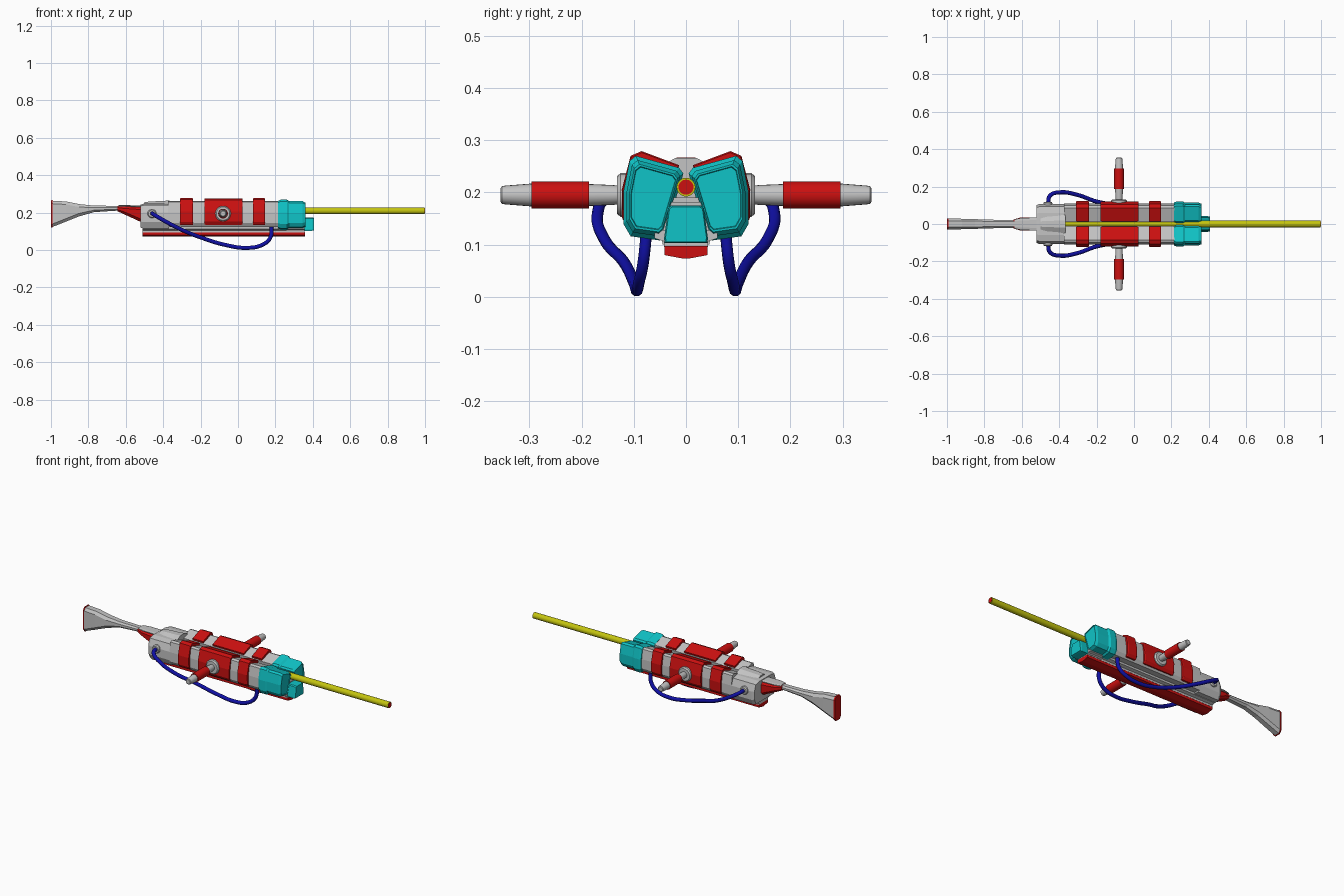
import bpy, bmesh, math
from mathutils import Vector

if "Cube" in bpy.data.objects:
    bpy.data.objects.remove(bpy.data.objects["Cube"], do_unlink=True)


def material(name, colour):
    m = bpy.data.materials.new(name)
    m.use_nodes = True
    m.diffuse_color = (*colour, 1)
    m.node_tree.nodes["Principled BSDF"].inputs["Base Color"].default_value = (*colour, 1)
    return m


RED = material("red", (0.6, 0.005, 0.005))
GREY = material("light grey", (0.55, 0.55, 0.55))
CYAN = material("cyan", (0.005, 0.55, 0.57))
YELLOW = material("yellow", (0.55, 0.55, 0.005))
BLUE = material("deep blue", (0.005, 0.005, 0.38))


def loft(name, rings, mat, smooth=False):
    """Skin a closed solid through rings of points."""
    bm = bmesh.new()
    loops = [[bm.verts.new(p) for p in ring] for ring in rings]
    n = len(loops[0])
    for a, b in zip(loops, loops[1:]):
        for i in range(n):
            j = (i + 1) % n
            bm.faces.new((a[i], a[j], b[j], b[i]))
    bm.faces.new(loops[0])
    bm.faces.new(loops[-1])
    bmesh.ops.recalc_face_normals(bm, faces=bm.faces)
    mesh = bpy.data.meshes.new(name)
    bm.to_mesh(mesh)
    bm.free()
    ob = bpy.data.objects.new(name, mesh)
    bpy.context.collection.objects.link(ob)
    mesh.materials.append(mat)
    if smooth:
        bpy.ops.object.select_all(action="DESELECT")
        ob.select_set(True)
        bpy.context.view_layer.objects.active = ob
        bpy.ops.object.shade_smooth_by_angle(angle=math.radians(35))
    return ob


def prism(name, profile, steps, mat, side=1):
    """Run a y-z profile along x; steps are (x, scale about the profile centre)."""
    cy = (min(p[0] for p in profile) + max(p[0] for p in profile)) / 2
    cz = (min(p[1] for p in profile) + max(p[1] for p in profile)) / 2
    rings = [[(x, side * (cy + (y - cy) * s), cz + (z - cz) * s) for y, z in profile]
             for x, s in steps]
    return loft(name, rings, mat)


def lathe(name, steps, mat, axis, centre, side=1, sides=20):
    """Turn (distance, radius) steps around the x or y axis."""
    rings = []
    for d, r in steps:
        ring = []
        for i in range(sides):
            a = math.tau * i / sides
            u, v = r * math.cos(a), r * math.sin(a)
            offset = Vector((d, u, v)) if axis == "x" else Vector((u, side * d, v))
            ring.append(Vector(centre) + offset)
        rings.append(ring)
    return loft(name, rings, mat, True)


def mirrored(half):
    """Complete a symmetric profile from its +y half."""
    return half + [(-y, z) for y, z in reversed(half)]


# Cross-section of one side lobe
LOBE = [(.005, .236), (.013, .247), (.096, .27), (.108, .26), (.12, .2),
        (.12, .14), (.106, .116), (.05, .108), (.041, .116)]
BODY = [(.012, .238), (.085, .262), (.1, .256), (.109, .2), (.109, .145),
        (.096, .124), (.03, .124)]
BAND = [(.013, .252), (.085, .279), (.106, .27), (.123, .205), (.122, .15),
        (.112, .133), (.05, .133)]

for side, label in ((1, "left"), (-1, "right")):
    prism(f"{label}_body_shell", BODY, [(-.375, 1), (.22, 1)], GREY, side)
    # Red bands wrapped over the shell
    for where, x0, x1, s in (("rear", -.31, -.24, 1), ("middle", -.18, .025, .97),
                             ("front", .08, .145, 1)):
        prism(f"{label}_{where}_band", BAND, [(x0, s - .04), (x0 + .006, s),
              (x1 - .006, s), (x1, s - .04)], RED, side)
    # Stepped muzzle block
    prism(f"{label}_muzzle_block", LOBE,
          [(.215, .92), (.228, 1), (.262, 1), (.272, .9), (.345, .9), (.36, .8),
           (.36, .75), (.356, .73)], CYAN, side)
    # Side handle
    hub = (-.08, 0, .195)
    lathe(f"{label}_handle_collar", [(.1, .042), (.125, .042), (.132, .036)], GREY, "y", hub, side)
    lathe(f"{label}_handle_shaft", [(.12, .017), (.14, .019), (.186, .021)], GREY, "y", hub, side)
    lathe(f"{label}_handle_grip", [(.186, .026), (.296, .026)], RED, "y", hub, side)
    lathe(f"{label}_handle_tip", [(.295, .022), (.345, .018), (.352, .017), (.355, .013)],
          GREY, "y", hub, side)
    # Hose socket and hanging hose
    lathe(f"{label}_hose_socket", [(.09, .024), (.112, .024), (.118, .019)], GREY, "y",
          (-.46, 0, .195), side)
    curve = bpy.data.curves.new(f"{label}_hose", "CURVE")
    curve.dimensions = "3D"
    curve.bevel_depth = .011
    curve.bevel_resolution = 3
    curve.resolution_u = 8
    curve.use_fill_caps = True
    path = [(-.46, .1, .197), (-.45, .15, .19), (-.4, .169, .16), (-.3, .155, .108),
            (-.2, .12, .068), (-.07, .1, .028), (.05, .094, .012), (.13, .09, .028),
            (.172, .082, .065), (.18, .075, .13)]
    spline = curve.splines.new("BEZIER")
    spline.bezier_points.add(len(path) - 1)
    for point, (x, y, z) in zip(spline.bezier_points, path):
        point.co = (x, side * y, z)
        point.handle_left_type = point.handle_right_type = "AUTO"
    curve.materials.append(BLUE)
    bpy.context.collection.objects.link(bpy.data.objects.new(f"{label}_hose", curve))

# Central web under the long rod
prism("core_web", mirrored([(.025, .19), (.055, .14), (.05, .12)]), [(-.5, 1), (.34, 1)], GREY)
# Rear housing and its cover
prism("rear_housing", mirrored([(.06, .248), (.094, .24), (.108, .2), (.108, .15), (.09, .115)]),
      [(-.52, .93), (-.505, 1), (-.37, 1)], GREY)
prism("rear_cover", mirrored([(.02, .266), (.06, .244), (.06, .2)]),
      [(-.5, .7), (-.47, .82), (-.4, .9), (-.365, 1)], GREY)
# Lower rail with red keel
prism("lower_rail", mirrored([(.06, .128), (.06, .112), (.042, .106), (.042, .095)]),
      [(-.51, 1), (.355, 1)], GREY)
prism("keel", mirrored([(.041, .097), (.041, .08), (0.004, .073)]), [(-.51, 1), (.358, 1)], RED)
# Lower muzzle block with grey surround
prism("lower_muzzle_frame", mirrored([(.031, .182), (.047, .12), (.045, .1)]),
      [(.26, 1), (.352, 1)], GREY)
prism("lower_muzzle_block", mirrored([(.028, .175), (.034, .17), (.042, .112), (.041, .103)]),
      [(.28, 1), (.395, 1), (.405, .93)], CYAN)

# Long rod with red end
lathe("long_rod", [(-.385, .018), (.998, .018)], YELLOW, "x", (0, 0, .21))
lathe("rod_end", [(.996, .0145), (1, .0145)], RED, "x", (0, 0, .21))


def bar(name, steps, mat):
    """Chamfered bar from (x, bottom, top, half width) steps."""
    rings = []
    for x, low, high, w in steps:
        c = min(.3 * (high - low), .016)
        half = [(w * .6, high), (w, high - c), (w, low + c), (w * .55, low)]
        rings.append([(x, y, z) for y, z in mirrored(half)])
    return loft(name, rings, mat)


# Shoulder stock, butt pad and the wedge joining it to the housing
bar("stock", [(-.994, .123, .264, .029), (-.92, .152, .26, .028), (-.85, .18, .246, .026),
              (-.77, .203, .238, .023), (-.63, .212, .236, .021)], GREY)
bar("butt_pad", [(-1, .122, .266, .029), (-.992, .12, .267, .03)], RED)
bar("stock_wedge", [(-.645, .208, .236, .024), (-.61, .192, .236, .034),
                    (-.51, .146, .232, .036)], RED)
bar("wedge_top_plate", [(-.64, .231, .24, .024), (-.6, .231, .24, .033),
                        (-.5, .23, .239, .034)], GREY)
